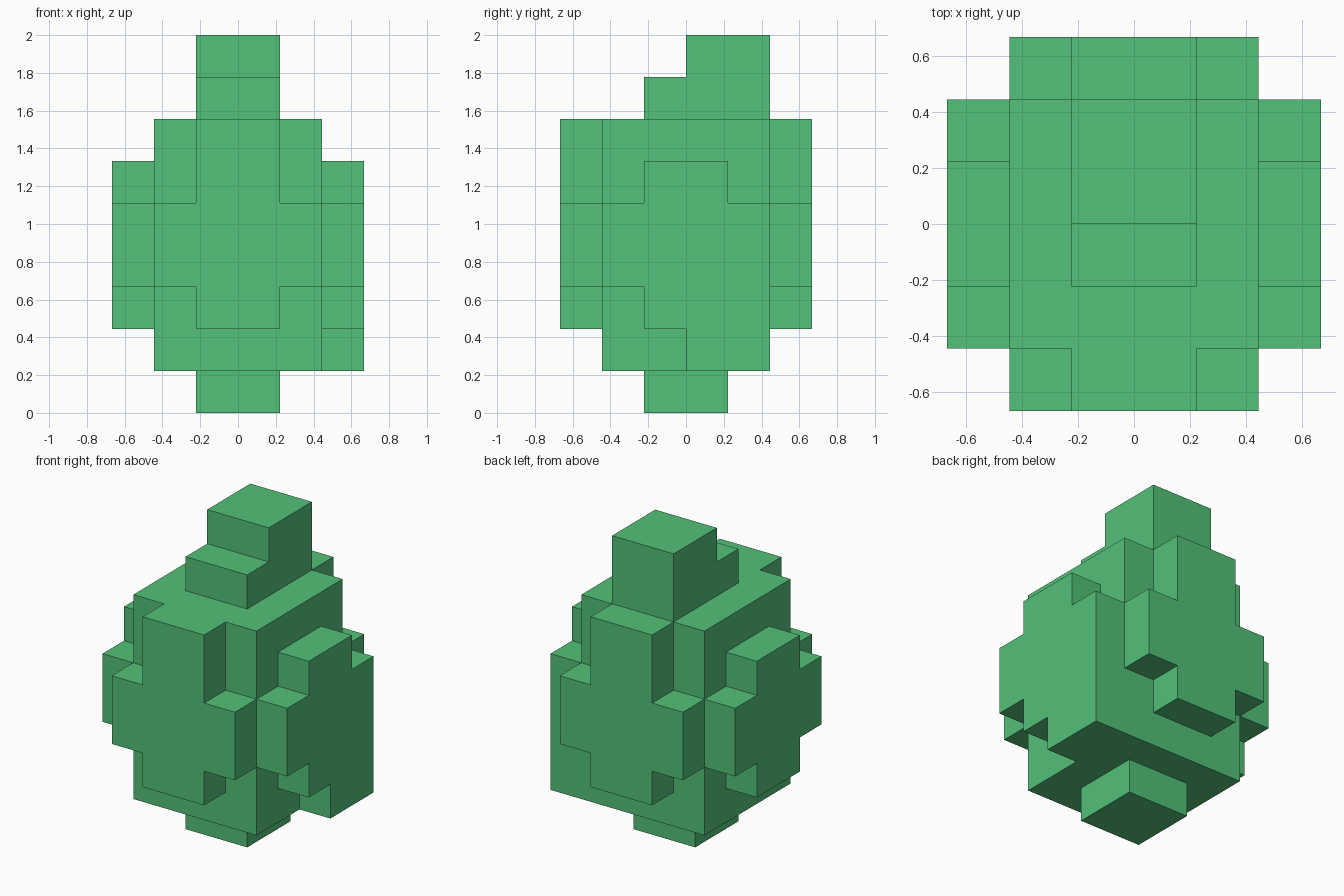
import bpy
import bmesh
import math
from itertools import product

cube = bpy.data.objects.get("Cube")
if cube:
    bpy.data.objects.remove(cube, do_unlink=True)

U = 2 / 9  # edge of one block

green = bpy.data.materials.new("leaf green")
green.use_nodes = True
rgba = (0.0865, 0.533, 0.188, 1)
green.diffuse_color = rgba
green.node_tree.nodes["Principled BSDF"].inputs["Base Color"].default_value = rgba

cells = set()


def box(x0, x1, y0, y1, z0, z1):
    """Fill a block of cells, limits in block units."""
    cells.update(product(range(x0, x1), range(y0, y1), range(z0, z1)))


# Foot, core and stepped stem
box(-1, 1, -1, 1, 0, 1)
box(-2, 2, -2, 2, 1, 7)
box(-1, 1, -1, 2, 7, 8)
box(-1, 1, 0, 2, 8, 9)

# Raised plates on front and back
for y in (-3, 2):
    box(-1, 1, y, y + 1, 2, 7)
    box(-2, 2, y, y + 1, 3, 5)

# Raised plates on both sides
for x in (-3, 2):
    box(x, x + 1, -1, 1, 2, 6)
    box(x, x + 1, -2, 2, 3, 5)

# Extra lower rear corner on the +x plate
box(2, 3, 0, 2, 1, 3)

# Keep only the outer skin of the blocks
bm = bmesh.new()
verts = {}


def vert(p):
    if p not in verts:
        verts[p] = bm.verts.new([c * U for c in p])
    return verts[p]


for cell in sorted(cells):
    for axis, side in product(range(3), (0, 1)):
        near = list(cell)
        near[axis] += 2 * side - 1
        if tuple(near) in cells:
            continue
        ring = []
        for a, b in ((0, 0), (1, 0), (1, 1), (0, 1)):
            p = list(cell)
            p[axis] += side
            p[(axis + 1) % 3] += a
            p[(axis + 2) % 3] += b
            ring.append(vert(tuple(p)))
        bm.faces.new(ring if side else ring[::-1])

# Merge coplanar squares into large flat faces
bmesh.ops.dissolve_limit(bm, angle_limit=math.radians(1),
                         verts=bm.verts[:], edges=bm.edges[:])
mesh = bpy.data.meshes.new("block_pod")
bm.to_mesh(mesh)
bm.free()
mesh.materials.append(green)
bpy.context.collection.objects.link(bpy.data.objects.new("block_pod", mesh))
